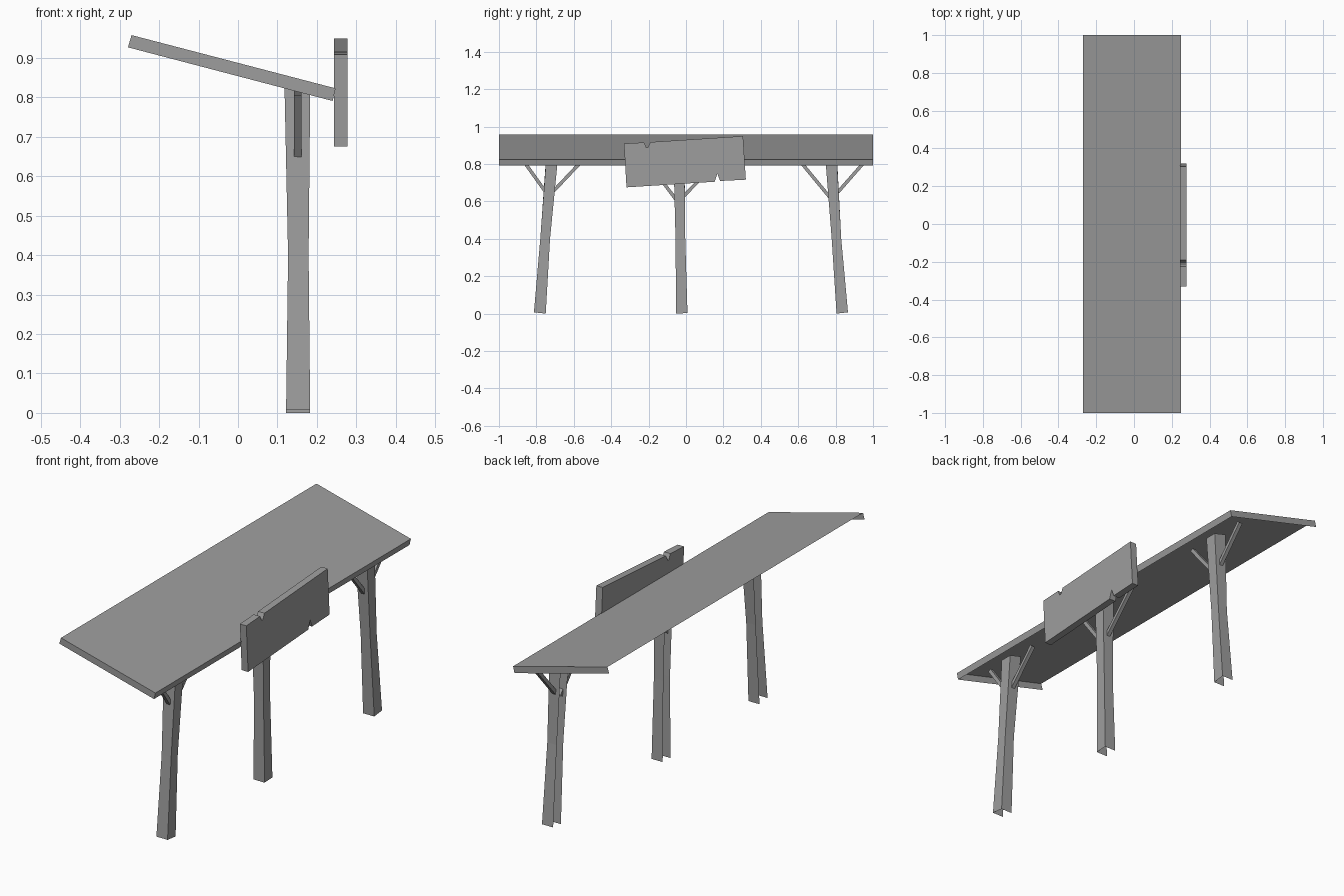
import bpy
from mathutils import Vector

if "Cube" in bpy.data.objects:
    bpy.data.objects.remove(bpy.data.objects["Cube"])

grey = bpy.data.materials.new("dark_grey")
grey.diffuse_color = (0.34, 0.34, 0.34, 1)
grey.use_nodes = True
grey.node_tree.nodes["Principled BSDF"].inputs["Base Color"].default_value = grey.diffuse_color


def make(name, verts, faces):
    mesh = bpy.data.meshes.new(name)
    mesh.from_pydata(verts, [], faces)
    mesh.update()
    mesh.materials.append(grey)
    obj = bpy.data.objects.new(name, mesh)
    bpy.context.collection.objects.link(obj)
    return obj


# Sloping top board: open underneath and along the back edge
profile = [(-0.27, 0.958), (0.2475, 0.823), (0.24, 0.791), (-0.279, 0.927)]
verts = [(x, y, z) for y in (-1, 1) for x, z in profile]
make("top_board", verts, [(0, 1, 5, 4), (1, 2, 6, 5), (3, 2, 1, 0), (4, 5, 6, 7)])


def underside(x):
    return 0.791 + (0.24 - x) * 0.2625


# Legs: three rings, open at the back, top and bottom
def leg(name, spans, lift):
    verts = []
    xs = [(0.122, 0.183), (0.127, 0.179), (0.118, 0.183)]
    for i, ((x0, x1), (y0, y1)) in enumerate(zip(xs, spans)):
        for x, y in ((x0, y0), (x1, y0), (x1, y1), (x0, y1)):
            if i == 0:
                z = lift[0] if y == y0 else lift[1]
            else:
                z = 0.4 if i == 1 else underside(x)
            verts.append((x, y, z))
    faces = [(r + k, r + k + 1, r + k + 5, r + k + 4) for r in (0, 4) for k in range(3)]
    make(name, verts, faces)


leg("left_leg", [(-0.813, -0.750), (-0.779, -0.727), (-0.749, -0.687)], (0.007, 0))
leg("middle_leg", [(-0.053, 0.008), (-0.056, -0.004), (-0.066, -0.008)], (0, 0.003))
leg("right_leg", [(0.805, 0.866), (0.779, 0.830), (0.747, 0.808)], (0, 0.007))


# Braces: thin square struts from leg to top board
def brace(name, low, high):
    a, b = Vector(low), Vector(high)
    d = (b - a).normalized()
    n = Vector((-d.y, d.x)) * 0.009
    verts = []
    for p in (a, b):
        for x, s in ((0.142, -1), (0.161, -1), (0.161, 1), (0.142, 1)):
            q = p + n * s
            verts.append((x, q.x, q.y))
    # n points to -y when the strut rises; this winding faces outward
    faces = [(k + 4, (k + 1) % 4 + 4, (k + 1) % 4, k) for k in range(4)]
    make(name, verts, faces)


struts = {
    "left_leg": [((-0.735, 0.629), (-0.866, 0.812)), ((-0.715, 0.648), (-0.560, 0.812))],
    "middle_leg": [((-0.055, 0.612), (-0.206, 0.812)), ((-0.015, 0.625), (0.165, 0.812))],
    "right_leg": [((0.772, 0.618), (0.612, 0.812)), ((0.805, 0.641), (0.955, 0.812))],
}
for owner, pairs in struts.items():
    for side, (low, high) in zip(("a", "b"), pairs):
        brace(f"{owner}_brace_{side}", low, high)

# Crooked notched plank fixed to the front edge
outline = [(-0.332, 0.909), (-0.224, 0.915), (-0.212, 0.888), (-0.204, 0.889),
           (-0.190, 0.917), (0.305, 0.949), (0.320, 0.716), (0.182, 0.709),
           (0.168, 0.749), (0.153, 0.705), (-0.318, 0.675)]
n = len(outline)
verts = [(x, y, z) for x in (0.243, 0.278) for y, z in outline]
faces = [tuple(range(n)), tuple(reversed(range(n, 2 * n)))]
faces += [(i, i + n, (i + 1) % n + n, (i + 1) % n) for i in range(n)]
make("notched_plank", verts, faces)
